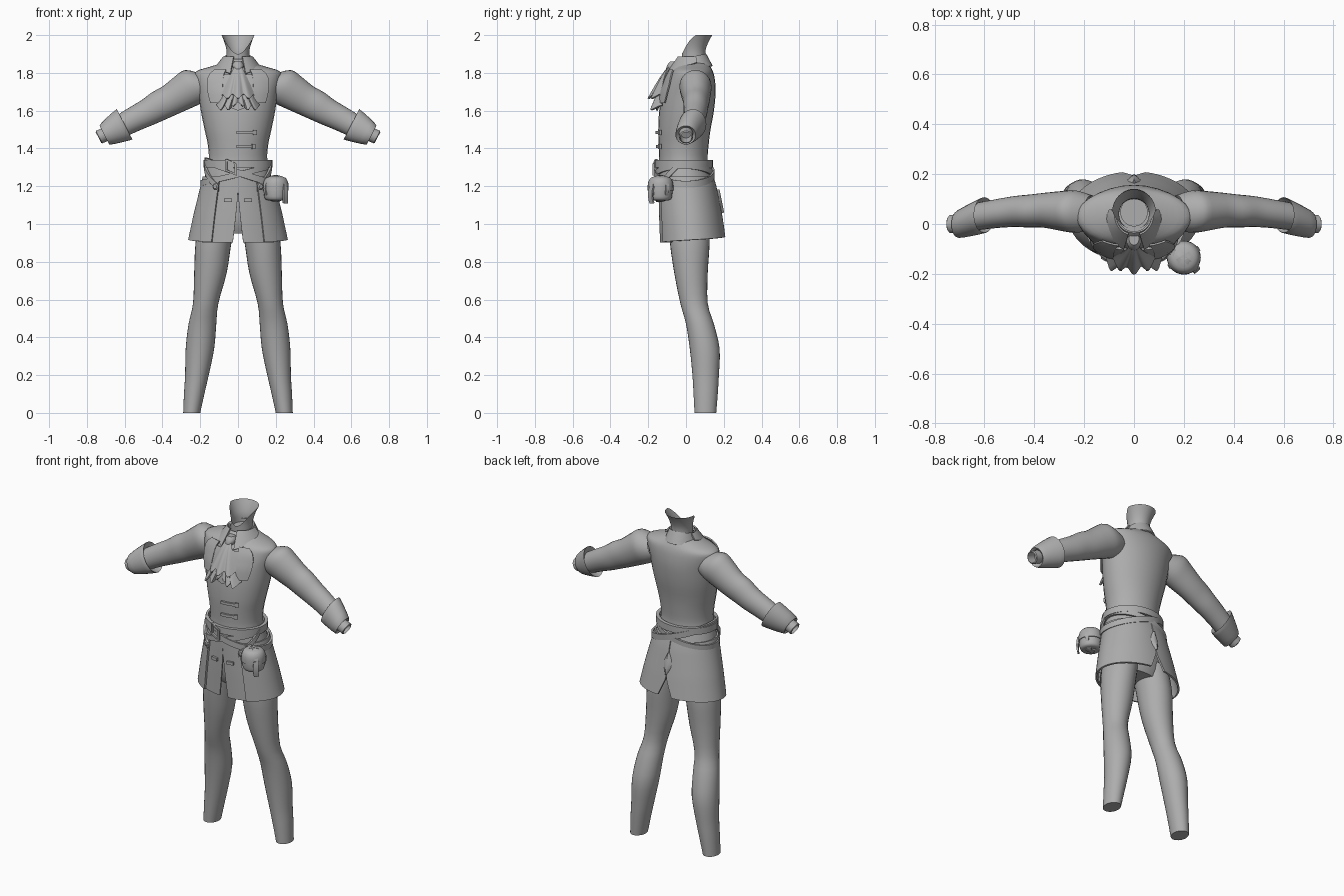
import bpy, bmesh
from math import sin, cos, pi, radians
from mathutils import Vector

if "Cube" in bpy.data.objects:
    bpy.data.objects.remove(bpy.data.objects["Cube"])

cloth = bpy.data.materials.new("grey_cloth")
cloth.use_nodes = True
GREY = (0.42, 0.42, 0.42, 1)
cloth.diffuse_color = GREY
cloth.node_tree.nodes["Principled BSDF"].inputs["Base Color"].default_value = GREY


def lerp(a, b, t):
    return a + (b - a) * t


def sheet(name, f, nu, nv, closed=False, caps=False, thick=0, mirror=False):
    """Surface f(u, v) with u, v in 0..1; closed joins it up along u."""
    bm = bmesh.new()
    cols = nu if closed else nu + 1
    rows = [[bm.verts.new(f(i / nu, j / nv)) for i in range(cols)] for j in range(nv + 1)]
    for a, b in zip(rows, rows[1:]):
        for i in range(nu):
            k = (i + 1) % cols
            bm.faces.new((a[i], a[k], b[k], b[i]))
    if caps:
        bm.faces.new(rows[0])
        bm.faces.new(rows[-1])
    bmesh.ops.recalc_face_normals(bm, faces=bm.faces)
    mesh = bpy.data.meshes.new(name)
    bm.to_mesh(mesh)
    bm.free()
    ob = bpy.data.objects.new(name, mesh)
    bpy.context.collection.objects.link(ob)
    mesh.materials.append(cloth)
    bpy.ops.object.select_all(action='DESELECT')
    ob.select_set(True)
    bpy.context.view_layer.objects.active = ob
    if thick:
        m = ob.modifiers.new("thickness", 'SOLIDIFY')
        m.thickness, m.offset = thick, 0
        bpy.ops.object.modifier_apply(modifier=m.name)
    if mirror:
        m = ob.modifiers.new("mirror", 'MIRROR')
        m.use_mirror_merge = False
        bpy.ops.object.modifier_apply(modifier=m.name)
    bpy.ops.object.shade_smooth_by_angle(angle=radians(42))
    return ob


def spline(rows, t):
    """Smooth curve through equal-length rows, t in 0..1."""
    n = len(rows) - 1
    i = min(int(t * n), n - 1)
    s = t * n - i
    p = [rows[max(0, min(n, k))] for k in range(i - 1, i + 3)]
    return [b + s / 2 * (c - a + s * (2*a - 5*b + 4*c - d + s * (3*(b - c) + d - a)))
            for a, b, c, d in zip(*p)]


def loft(name, rows, steps=3, **kw):
    """Upright loft; rows are x0, x1, y0, y1, z extents."""
    def f(u, v):
        x0, x1, y0, y1, z = spline(rows, v)
        a = 2 * pi * u
        return ((x0 + x1) / 2 + (x1 - x0) / 2 * sin(a), (y0 + y1) / 2 - (y1 - y0) / 2 * cos(a), z)
    return sheet(name, f, 28, steps * (len(rows) - 1), closed=True, **kw)


def limb(name, rows, steps=3, lean=Vector((0.46, 0, 0.89)), **kw):
    """Sleeve-like loft; rows are x, y, z, depth radius, height radius."""
    def f(u, v):
        x, y, z, ry, rz = spline(rows, v)
        a = 2 * pi * u
        return Vector((x, y, z)) + Vector((0, ry * cos(a), 0)) + lean * rz * sin(a)
    return sheet(name, f, 24, steps * (len(rows) - 1), closed=True, mirror=True, **kw)


# Coat outline: height, half width, front y, back y
BODY = [(.90, .257, -.14, .205), (1.05, .225, -.145, .18), (1.2, .188, -.148, .15),
        (1.27, .172, -.148, .13), (1.34, .155, -.142, .115), (1.42, .16, -.145, .12),
        (1.5, .177, -.147, .13), (1.6, .197, -.142, .148), (1.7, .212, -.127, .157),
        (1.77, .228, -.1, .152), (1.808, .222, -.08, .142), (1.832, .15, -.06, .13),
        (1.855, .075, -.035, .118)]


def on_body(phi, z, off=0):
    """Point on the coat; phi is 0 at the front centre and pi at the back."""
    z = max(BODY[0][0], min(BODY[-1][0], z))
    for a, b in zip(BODY, BODY[1:]):
        if z <= b[0]:
            break
    t = (z - a[0]) / (b[0] - a[0])
    w, y0, y1 = (lerp(a[k], b[k], t) for k in (1, 2, 3))
    return Vector(((w + off) * sin(phi), (y0 + y1) / 2 - ((y1 - y0) / 2 + off) * cos(phi), z))


def band(name, p0, p1, zc, height, off=.012, n=10, thick=.012, mirror=False, closed=False):
    """Strip wrapped over the coat; zc(phi) is its centre height."""
    def f(u, v):
        phi = lerp(p0, p1, u)
        p = on_body(phi, zc(phi), off)
        p.z += (v - .5) * height
        return p
    return sheet(name, f, n, 2, thick=thick, mirror=mirror, closed=closed)


# Coat body
loft("coat_body", [(-w, w, y0, y1, z) for z, w, y0, y1 in BODY[2:]])
loft("pelvis", [(-.15, .15, -.07, .1, .95), (-.18, .18, -.1, .12, 1.03), (-.165, .165, -.11, .12, 1.22)], caps=True)


# Skirt halves with front opening and back vent
def skirt(u, v):
    vent = .01 + .17 * max(0, (v - .68) / .32)
    phi = lerp(.56, pi - vent, u)
    p = on_body(phi, lerp(1.25, .91 + .02 * u, v), .006)
    p.z = lerp(1.25, .905 + .025 * u, v)
    return p


sheet("coat_skirt", skirt, 24, 14, thick=.01, mirror=True)
sheet("waistcoat_panel", lambda u, v: on_body(lerp(.005 + .15 * max(0, v - .3), .85, u),
      lerp(1.26, .903, v), -.006), 10, 12, thick=.008, mirror=True)

# Ornament above the back vent
sheet("back_ornament", lambda u, v: on_body(pi + (u - .5) * .22 * sin(pi * v),
      lerp(1.18, 1.06, v), .008 + .012 * sin(pi * u)), 4, 6, thick=.008)

# Legs
loft("trouser_leg", [(.2, .29, .045, .16, 0), (.178, .286, .04, .168, .1), (.155, .28, .034, .174, .2),
                     (.126, .277, .02, .178, .34), (.115, .262, 0, .148, .47), (.104, .238, -.03, .115, .58),
                     (.06, .232, -.062, .115, .74), (.035, .225, -.085, .125, .9), (.01, .2, -.09, .12, 1.04)],
     caps=True, mirror=True)

# Sleeves, cuffs and wrists
limb("sleeve", [(.17, .045, 1.735, .07, .07), (.235, .05, 1.728, .085, .098), (.29, .052, 1.698, .08, .094),
                (.36, .055, 1.655, .07, .083), (.42, .052, 1.625, .066, .08), (.48, .05, 1.59, .062, .072),
                (.55, .042, 1.555, .058, .066), (.63, .03, 1.512, .055, .06)])
limb("cuff", [(.62, .03, 1.515, .055, .055), (.607, .035, 1.525, .068, .084), (.602, .035, 1.527, .072, .09),
              (.65, .018, 1.502, .066, .078), (.702, 0, 1.474, .056, .06), (.705, 0, 1.472, .048, .05),
              (.69, 0, 1.48, .03, .034)], steps=2)
limb("wrist", [(.66, 0, 1.495, .038, .038), (.735, 0, 1.46, .037, .037), (.739, 0, 1.458, .031, .031),
               (.69, 0, 1.482, .03, .03)], steps=1, caps=True)


# Neck with a rim that dips at the throat
def neck(u, v):
    a = 2 * pi * u
    z = lerp(1.84, 2.0 - .1 * max(0, cos(a)) ** 1.2, v)
    flare = max(0, (z - 1.91) / .09) ** 1.5
    r = .06 + .027 * flare
    return (r * sin(a), .04 + .012 * flare - (.062 + .025 * flare) * cos(a), z)


sheet("neck", neck, 32, 10, closed=True)
loft("neck_floor", [(-.05, .05, 0, .1, 1.87), (-.055, .055, -.01, .105, 1.875)], steps=1, caps=True)


# Standing collar and folded collar points
def collar(u, v):
    a = 2 * pi * u
    r = lerp(.088, .068, v)
    return (r * sin(a), .035 - (r + .015 * (1 - v)) * cos(a), lerp(1.835, 1.885 - .015 * cos(a), v))


def collar_point(u, v):
    a = lerp(.3, 1.8, u)
    r = lerp(.075, .1 + .035 * (1 - u), v)
    return (r * sin(a), .035 - r * 1.05 * cos(a), lerp(1.885, 1.855 - .06 * (1 - u), v))


sheet("collar", collar, 28, 4, closed=True, thick=.008)
sheet("collar_point", collar_point, 8, 3, thick=.008, mirror=True)


# Rounded waistcoat front and lapel edges
def bib(u, v):
    return on_body((u - .5) * 1.25 * cos(pi / 2 * v ** 2.5), lerp(1.79, 1.6, v), .012)


sheet("waistcoat_front", bib, 14, 10, thick=.01)
sheet("lapel", lambda u, v: on_body(lerp(.3, .62 + .1 * sin(pi * v), u) + .1 * v,
      lerp(1.815, 1.64, v), .016), 4, 8, thick=.008, mirror=True)


# Pleated neckcloth
def fan(name, x0, x1, y0, y1, z0, z1, w0, w1, pleats, mirror=False):
    def f(u, v):
        wave = cos(2 * pi * pleats * u)
        return (lerp(x0, x1, v) + (u - .5) * lerp(w0, w1, v),
                lerp(y0, y1, v ** .8) + .014 * v * wave + .04 * v * (2 * u - 1) ** 2,
                lerp(z0, z1, v) + .012 * v * wave)
    return sheet(name, f, pleats * 8, 6, thick=.01, mirror=mirror)


fan("neckcloth_upper", 0, 0, -.085, -.185, 1.835, 1.675, .035, .17, 3)
fan("neckcloth_tail", .02, .072, -.12, -.18, 1.74, 1.615, .04, .08, 2, mirror=True)
fan("neckcloth_middle", 0, 0, -.12, -.165, 1.74, 1.635, .04, .1, 2)
loft("neckcloth_knot", [(-.005, .005, -.085, -.075, 1.805), (-.022, .022, -.105, -.05, 1.815),
                        (-.03, .03, -.1, -.035, 1.84), (-.02, .02, -.085, -.035, 1.86)], caps=True)

# Waist sash and crossing belts
band("waist_sash", 0, 2 * pi, lambda p: 1.318, .04, off=.012, n=40, thick=.02, closed=True)
band("slanted_belt", 0, 2 * pi, lambda p: 1.272 - .062 * sin(p), .036, off=.014, n=48, closed=True)
band("hip_belt", 0, 2 * pi, lambda p: 1.262 + .045 * sin(p), .03, off=.009, n=48, closed=True)
for i, dz in enumerate((-.027, .027)):
    band("buckle_bar_%d" % (i + 1), -.36, -.04, lambda p: 1.285 - .08 * sin(p) + dz, .01, off=.024)
for i, p in enumerate((-.34, -.06)):
    band("buckle_side_%d" % (i + 1), p - .03, p + .03, lambda q: 1.285 - .08 * sin(q), .06, off=.024, n=2)

# Side tabs with round studs
band("side_tab", .52, 1.35, lambda p: lerp(1.19, 1.31, (p - .52) / .83), .035, off=.016, mirror=True)


def stud(u, v):
    a, r = 2 * pi * u, (.017, .017, .011, .004)[round(v * 3)]
    c = on_body(.6, 1.198, .016 + .012 * min(1, v * 1.5))
    return c + Vector((r * cos(a) * .85, r * cos(a) * .5, r * sin(a)))


sheet("tab_stud", stud, 14, 3, closed=True, caps=True, mirror=True)

# Fastening bars on the front
for i, z in enumerate((1.485, 1.41)):
    band("chest_bar_%d" % (i + 1), -.04, .52, lambda p: z, .016, off=.008)
    band("chest_toggle_%d" % (i + 1), .45, .56, lambda p: z, .026, off=.012, n=3)
band("skirt_bar", .15, .34, lambda p: 1.125, .018, off=.008, n=4, mirror=True)


# Belt pouch
def pouch(name, grow, z0, z1, caps=True):
    shape = [(.042, 1.125), (.058, 1.135), (.063, 1.175), (.061, 1.215), (.046, 1.242), (.014, 1.252)]
    rows = [(.2 - r - grow, .2 + r + grow, -.135 - r - grow, -.135 + r + grow, z + grow / 2)
            for r, z in shape if z0 <= z <= z1]
    return loft(name, rows, caps=caps)


pouch("pouch", 0, 1.1, 1.3)
pouch("pouch_flap", .005, 1.17, 1.3)
for i, turn in enumerate((.55, -.75)):
    def strap(u, v, turn=turn):
        a, s = 2 * pi * u, (v - .5) * .02
        r = .069 * cos(a)
        return (.2 + r * cos(turn) - s * sin(turn), -.135 + r * sin(turn) + s * cos(turn),
                1.188 + .068 * sin(a))
    sheet("pouch_strap_%d" % (i + 1), strap, 24, 1, closed=True, thick=.006)
sheet("pouch_buckle_tail", lambda u, v: (.24 + .022 * u, -.19 + .02 * u - .008 * sin(pi * v),
      lerp(1.2, 1.11, v)), 2, 5, thick=.01)
sheet("pouch_loop", lambda u, v: (lerp(.135, .18, v), lerp(-.1, -.13, v) + (u - .5) * .03,
      1.235 + .01 * sin(pi * v)), 2, 4, thick=.01)
